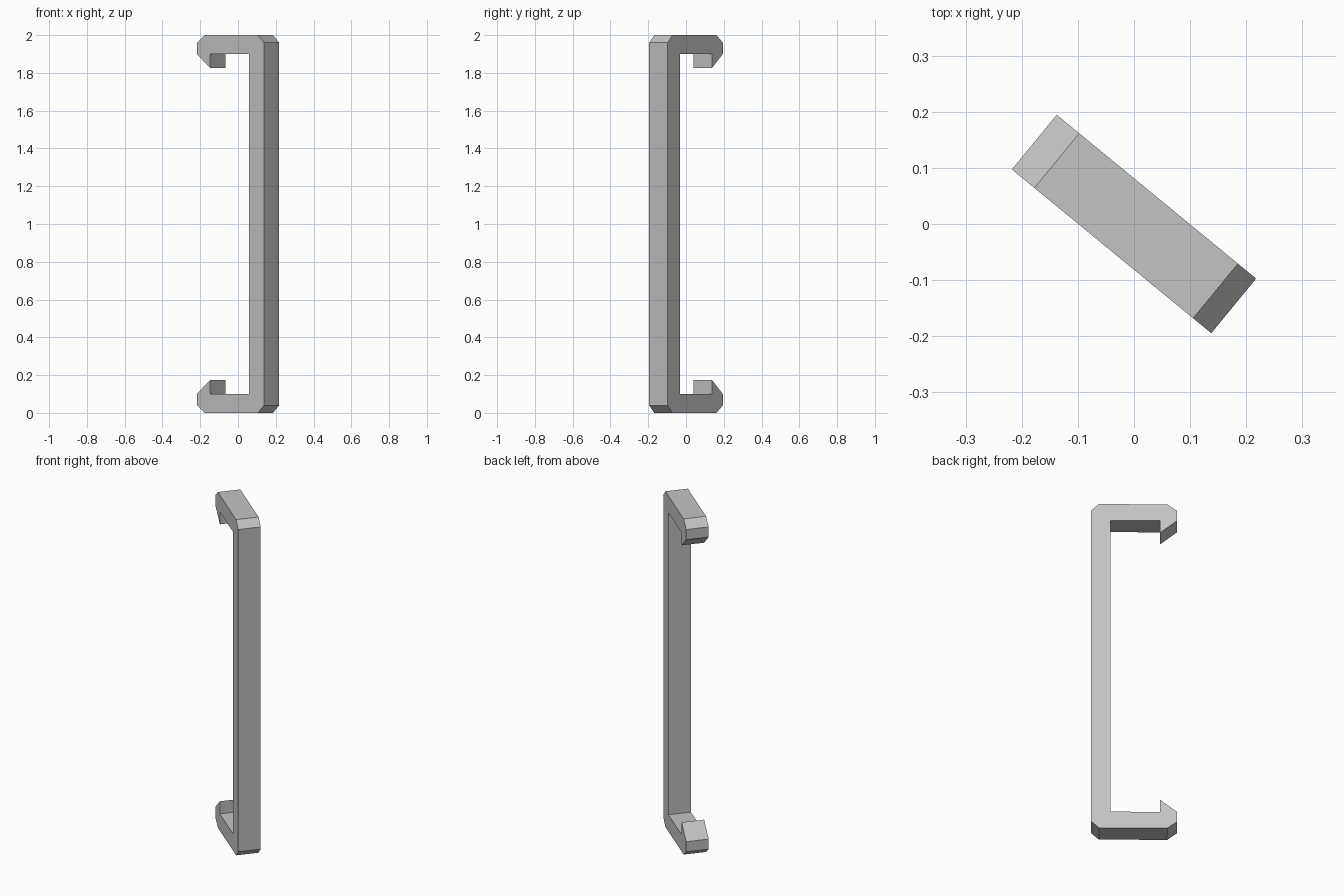
import bpy
import bmesh
from math import radians
from mathutils import Matrix

cube = bpy.data.objects.get("Cube")
if cube:
    bpy.data.objects.remove(cube, do_unlink=True)

WIDTH = 0.126
TURN = radians(-39.4)

grey = bpy.data.materials.new("plain grey")
grey.use_nodes = True
colour = (0.55, 0.55, 0.55, 1)
grey.diffuse_color = colour
grey.node_tree.nodes["Principled BSDF"].inputs["Base Color"].default_value = colour

# Upper half of the outline: bar, chamfered corner, arm and hooked tip
upper = [(0.23, 1.96), (0.188, 2.0), (-0.178, 2.0), (-0.23, 1.96),
         (-0.23, 1.9), (-0.139, 1.825), (-0.139, 1.9), (0.127, 1.9)]
# Lower half mirrors the upper half
outline = upper + [(u, 2 - z) for u, z in reversed(upper)]

# Extrude the outline across its width and turn it about the vertical
bm = bmesh.new()
side = bm.faces.new([bm.verts.new((u, -WIDTH / 2, z)) for u, z in outline])
result = bmesh.ops.extrude_face_region(bm, geom=[side], use_keep_orig=True)
moved = [v for v in result["geom"] if isinstance(v, bmesh.types.BMVert)]
bmesh.ops.translate(bm, verts=moved, vec=(0, WIDTH, 0))
bmesh.ops.recalc_face_normals(bm, faces=bm.faces)
bmesh.ops.transform(bm, matrix=Matrix.Rotation(TURN, 4, "Z"), verts=bm.verts)

mesh = bpy.data.meshes.new("hooked_bracket")
bm.to_mesh(mesh)
bm.free()
mesh.materials.append(grey)
bracket = bpy.data.objects.new("hooked_bracket", mesh)
bpy.context.collection.objects.link(bracket)
